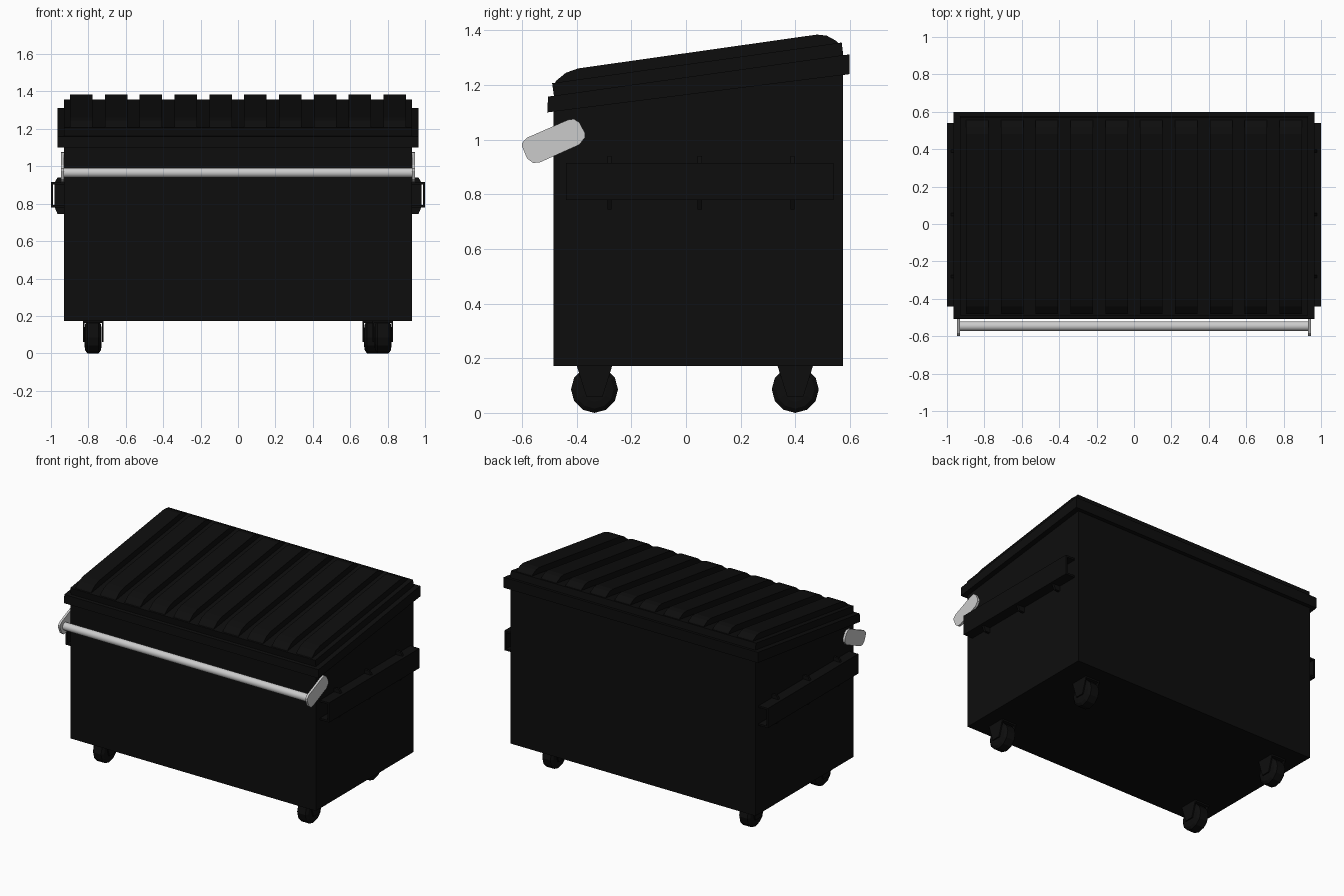
import bpy, bmesh, math
from mathutils import Vector

if "Cube" in bpy.data.objects:
    bpy.data.objects.remove(bpy.data.objects["Cube"])

black = bpy.data.materials.new("black_paint")
black.diffuse_color = (0.004, 0.004, 0.004, 1)
black.use_nodes = True
black.node_tree.nodes["Principled BSDF"].inputs["Base Color"].default_value = black.diffuse_color


def finish(bm, name, mat=black, smooth=False):
    bmesh.ops.recalc_face_normals(bm, faces=bm.faces[:])
    me = bpy.data.meshes.new(name)
    bm.to_mesh(me)
    bm.free()
    ob = bpy.data.objects.new(name, me)
    bpy.context.collection.objects.link(ob)
    if mat:
        me.materials.append(mat)
    if smooth:
        bpy.context.view_layer.objects.active = ob
        ob.select_set(True)
        bpy.ops.object.shade_smooth_by_angle(angle=math.radians(40))
        ob.select_set(False)
    return ob


def add_prism(bm, pts, lo, hi, axis="x"):
    """Extrude a profile: (y, z) points along x, or (x, z) points along y."""
    place = (lambda p, d: (d, p[0], p[1])) if axis == "x" else (lambda p, d: (p[0], d, p[1]))
    face = bm.faces.new([bm.verts.new(place(p, lo)) for p in pts])
    ext = bmesh.ops.extrude_face_region(bm, geom=[face])
    step = Vector((hi - lo, 0, 0)) if axis == "x" else Vector((0, hi - lo, 0))
    bmesh.ops.translate(bm, vec=step, verts=[v for v in ext["geom"] if isinstance(v, bmesh.types.BMVert)])


def prism(name, pts, lo, hi, axis="x", mat=black):
    bm = bmesh.new()
    add_prism(bm, pts, lo, hi, axis)
    return finish(bm, name, mat)


# Bin body with sloping top
prism("bin_body", [(-.485, .172), (.575, .172), (.575, 1.27), (-.485, 1.13)], -.93, .93)

# Lid: overhanging rim, then a stepped tray
prism("lid_rim", [(-.508, 1.10), (.598, 1.24), (.598, 1.312), (.57, 1.309), (-.505, 1.158)], -.965, .965)
prism("lid_tray", [(-.482, 1.15), (.577, 1.30), (.570, 1.356), (-.490, 1.207)], -.93, .93)

# Raised lid ribs with rounded ends
rib = [(-.485, 1.20), (-.475, 1.216), (-.44, 1.245), (-.395, 1.261), (.48, 1.385),
       (.515, 1.381), (.55, 1.362), (.565, 1.345)]
bm = bmesh.new()
for i in range(10):
    x = -.838 + i * .1862
    add_prism(bm, rib, x - .06, x + .06)
finish(bm, "lid_ribs")

# Fork pockets: open-ended channels with gussets, and bar end plates
pocket = [(.93, .915), (1.0, .915), (1.0, .78), (.93, .78),
          (.93, .792), (.988, .792), (.988, .903), (.93, .903)]
gusset = [(.925, .94), (.965, .94), (.982, .91), (.982, .785), (.965, .745), (.925, .745)]
plate = [(-.60, .975), (-.582, .932), (-.56, .915), (-.535, .917), (-.39, .982), (-.37, 1.008),
         (-.37, 1.025), (-.39, 1.063), (-.41, 1.076), (-.432, 1.073), (-.583, 1.007), (-.60, .988)]
for side, s in (("left", -1), ("right", 1)):
    prism(side + "_fork_pocket", [(x * s, z) for x, z in pocket], -.44, .54, "y")
    bm = bmesh.new()
    for y in (-.28, .05, .39):
        add_prism(bm, [(x * s, z) for x, z in gusset], y - .008, y + .008, "y")
    finish(bm, side + "_pocket_gussets")
    prism(side + "_bar_plate", plate, s * .931, s * .946, mat=None)

# Front bar
bm = bmesh.new()
bmesh.ops.create_cone(bm, cap_ends=True, segments=24, radius1=.026, radius2=.026, depth=1.876)
for v in bm.verts:
    v.co = (v.co.z, v.co.x - .546, v.co.y + .966)
finish(bm, "front_bar", None, True)


# Casters: low-poly wheel and fork
def caster(name, cx, cy):
    bm = bmesh.new()
    section = [(-.046, .02), (-.046, .045), (-.042, .07), (-.03, .086), (.03, .086),
               (.042, .07), (.046, .045), (.046, .02)]
    n = 12
    rings = []
    for x, r in section:
        ring = [bm.verts.new((cx + x, cy + r * math.sin(i * math.tau / n),
                              .086 - r * math.cos(i * math.tau / n))) for i in range(n)]
        rings.append(ring)
    for a, b in zip(rings, rings[1:]):
        for i in range(n):
            j = (i + 1) % n
            bm.faces.new((a[i], a[j], b[j], b[i]))
    bm.faces.new(rings[0])
    bm.faces.new(rings[-1])
    finish(bm, name + "_wheel")
    bm = bmesh.new()
    arm = [(cy - .065, .173), (cy - .03, .06), (cy + .03, .06), (cy + .065, .173)]
    add_prism(bm, arm, cx - .055, cx - .047)
    add_prism(bm, arm, cx + .047, cx + .055)
    add_prism(bm, [(cy - .065, .176), (cy - .062, .163), (cy + .062, .163), (cy + .065, .176)],
              cx - .055, cx + .055)
    finish(bm, name + "_fork")


caster("front_left_caster", -.775, -.335)
caster("back_left_caster", -.775, .40)
caster("front_right_caster", .775, -.335)
caster("back_right_caster", .72, .40)
